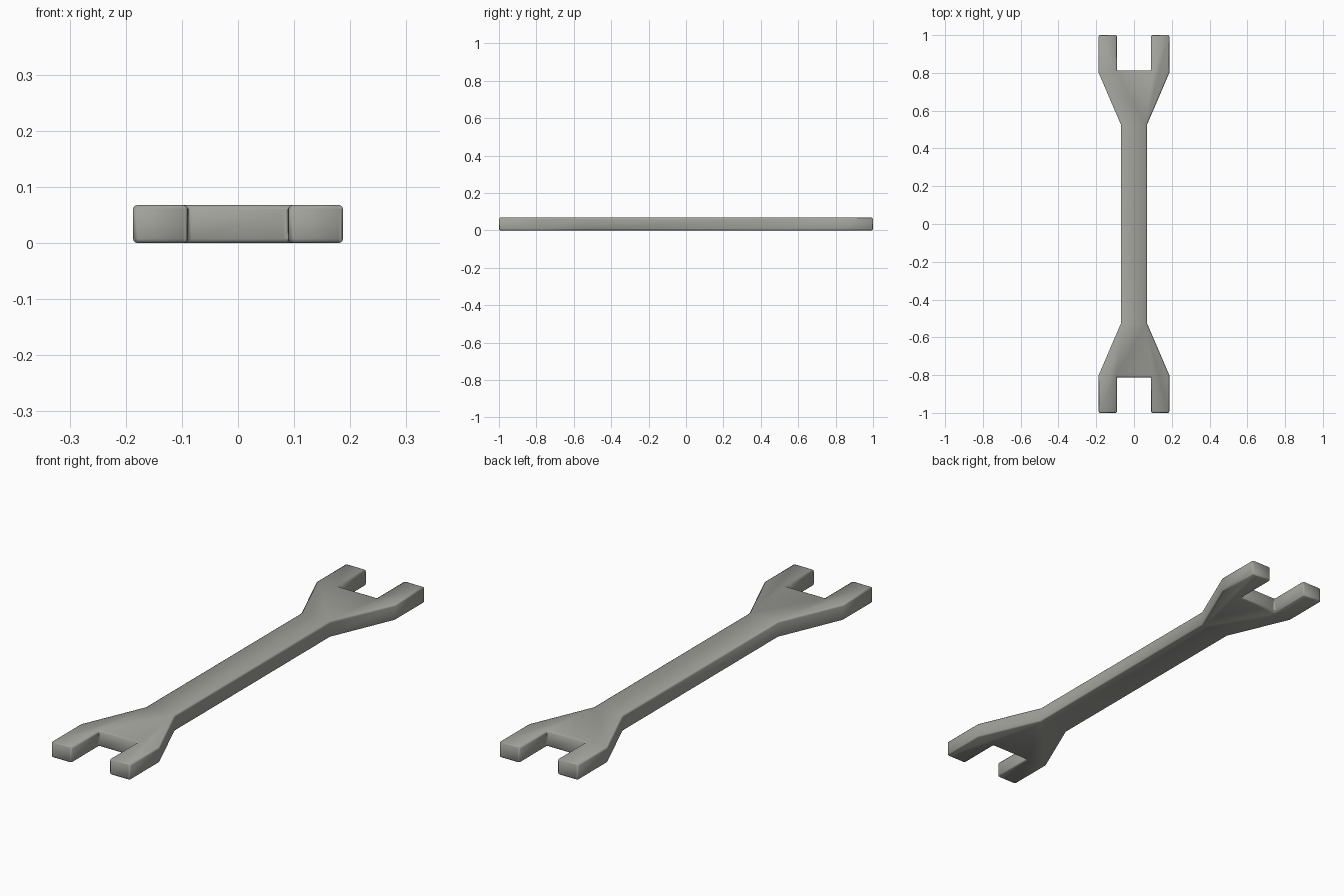
import bpy, bmesh, math

if "Cube" in bpy.data.objects:
    bpy.data.objects.remove(bpy.data.objects["Cube"], do_unlink=True)

# Dull steel
steel = bpy.data.materials.new("dull_steel")
steel.use_nodes = True
colour = (0.36, 0.36, 0.33, 1)
steel.diffuse_color = colour
steel.node_tree.nodes["Principled BSDF"].inputs["Base Color"].default_value = colour

THICKNESS = 0.068

# One quarter of the outline, from shank to jaw slot, mirrored both ways
quarter = [(0.07, 0.528), (0.187, 0.8), (0.187, 1), (0.09, 1), (0.09, 0.812)]
half = quarter + [(-x, y) for x, y in reversed(quarter)]
outline = half + [(x, -y) for x, y in reversed(half)]

# Extrude the outline into a flat bar
bm = bmesh.new()
base = bm.faces.new([bm.verts.new((x, y, 0)) for x, y in outline])
grown = bmesh.ops.extrude_face_region(bm, geom=[base])["geom"]
bmesh.ops.translate(bm, vec=(0, 0, THICKNESS),
                    verts=[v for v in grown if isinstance(v, bmesh.types.BMVert)])
bmesh.ops.recalc_face_normals(bm, faces=bm.faces)
mesh = bpy.data.meshes.new("double_ended_wrench")
bm.to_mesh(mesh)
bm.free()
mesh.materials.append(steel)

wrench = bpy.data.objects.new("double_ended_wrench", mesh)
bpy.context.collection.objects.link(wrench)

# Softly rounded edges, with the shallow flare corners left crisp
bevel = wrench.modifiers.new("rounded_edges", 'BEVEL')
bevel.width = 0.008
bevel.segments = 3
bevel.limit_method = 'ANGLE'
bevel.angle_limit = math.radians(30)
bevel.harden_normals = True

bpy.ops.object.select_all(action='DESELECT')
wrench.select_set(True)
bpy.context.view_layer.objects.active = wrench
bpy.ops.object.modifier_apply(modifier=bevel.name)
bpy.ops.object.shade_smooth_by_angle(angle=math.radians(35))
